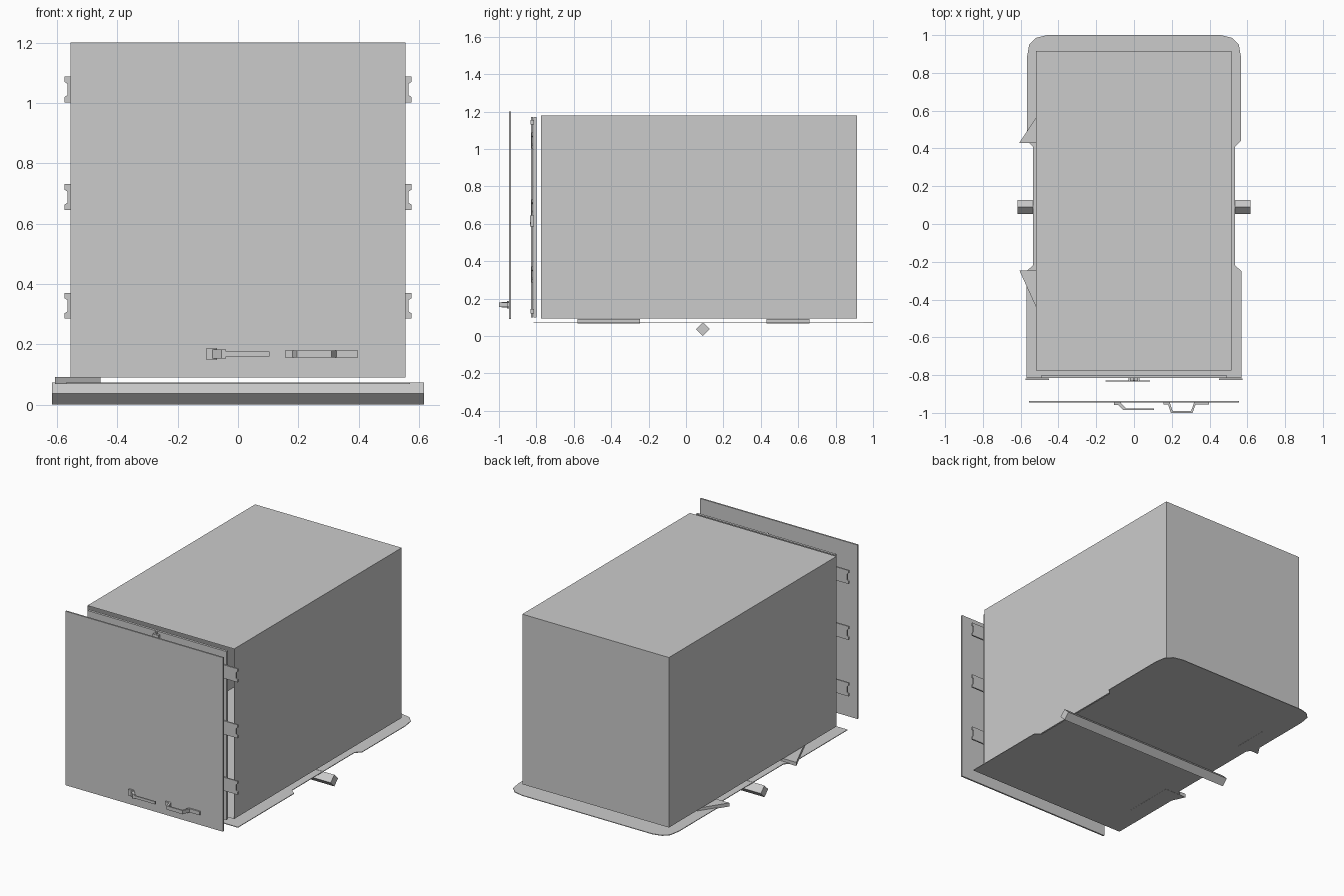
import bpy, bmesh

if "Cube" in bpy.data.objects:
    bpy.data.objects.remove(bpy.data.objects["Cube"])

grey = bpy.data.materials.new("light grey metal")
grey.diffuse_color = (0.6, 0.6, 0.6, 1)
grey.use_nodes = True
grey.node_tree.nodes["Principled BSDF"].inputs["Base Color"].default_value = grey.diffuse_color


def finish(name, bm):
    bmesh.ops.recalc_face_normals(bm, faces=bm.faces)
    me = bpy.data.meshes.new(name)
    bm.to_mesh(me)
    bm.free()
    me.materials.append(grey)
    ob = bpy.data.objects.new(name, me)
    bpy.context.collection.objects.link(ob)
    return ob


def prism(name, pts, lo, hi, axis):
    """Extrude a 2D outline along an axis: x takes (y,z), y takes (x,z), z takes (x,y)."""
    place = {"x": lambda a, b, c: (c, a, b),
             "y": lambda a, b, c: (a, c, b),
             "z": lambda a, b, c: (a, b, c)}[axis]
    bm = bmesh.new()
    bottom = [bm.verts.new(place(a, b, lo)) for a, b in pts]
    top = [bm.verts.new(place(a, b, hi)) for a, b in pts]
    bm.faces.new(bottom)
    bm.faces.new(top)
    n = len(pts)
    for i in range(n):
        j = (i + 1) % n
        bm.faces.new((bottom[i], bottom[j], top[j], top[i]))
    return finish(name, bm)


def box(name, x0, x1, y0, y1, z0, z1):
    return prism(name, [(x0, y0), (x1, y0), (x1, y1), (x0, y1)], z0, z1, "z")


# Hollow sheet housing, open at the front
bm = bmesh.new()
x0, x1, y0, y1, z0, z1 = -0.52, 0.515, -0.775, 0.915, 0.095, 1.18
ring = [(x0, z0), (x1, z0), (x1, z1), (x0, z1)]
front = [bm.verts.new((x, y0, z)) for x, z in ring]
back = [bm.verts.new((x, y1, z)) for x, z in ring]
bm.faces.new(back)
for i in range(4):
    j = (i + 1) % 4
    bm.faces.new((front[i], front[j], back[j], back[i]))
finish("housing", bm)

# Base plate with rounded rear corners and a narrower waist
half = [(0.57, -0.815), (0.57, -0.25), (0.535, -0.22), (0.535, 0.41), (0.567, 0.44),
        (0.567, 0.88), (0.555, 0.95), (0.52, 0.985), (0.46, 1.0)]
prism("base_plate", half + [(-x, y) for x, y in reversed(half)], 0.069, 0.073, "z")

# Diamond section crossbar beneath the plate
prism("crossbar", [(0.09, 0), (0.127, 0.037), (0.09, 0.074), (0.053, 0.037)],
      -0.617, 0.617, "x")

# Triangular side brackets between plate and housing
for name, ya, yb in (("rear_bracket", 0.43, 0.66), ("front_bracket", -0.245, -0.58)):
    prism(name, [(-0.607, ya), (-0.455, ya), (-0.455, yb)], 0.068, 0.091, "z")

# Inner panel: a shallow pan made of a sheet and four flanges
box("inner_panel", -0.49, 0.49, -0.816, -0.811, 0.098, 1.172)
for s in (-1, 1):
    xa, xb = sorted((s * 0.485, s * 0.49))
    box("panel_side_flange", xa, xb, -0.811, -0.800, 0.098, 1.172)
for z in (0.098, 1.167):
    box("panel_end_flange", -0.485, 0.485, -0.811, -0.800, z, z + 0.005)

# Edge clips with a notched outer end
for s in (-1, 1):
    for zc in (0.328, 0.688, 1.045):
        out = [(0.45, -0.043), (0.575, -0.043), (0.575, -0.025), (0.566, -0.019),
               (0.566, 0.019), (0.575, 0.025), (0.575, 0.043), (0.45, 0.043)]
        prism("edge_clip", [(s * x, zc + z) for x, z in out], -0.826, -0.817, "y")

# Central latch with rods running to the top and bottom
for z in (0.1, 0.62):
    box("latch_rod", -0.006, 0.006, -0.829, -0.819, z, z + 0.55)
for z in (0.12, 1.13):
    box("rod_guide", -0.02, 0.02, -0.832, -0.816, z, z + 0.025)
box("latch_hub", -0.03, 0.03, -0.834, -0.816, 0.585, 0.645)
box("latch_lever", -0.15, 0.085, -0.834, -0.829, 0.595, 0.61)

# Front door
box("door", -0.555, 0.555, -0.946, -0.936, 0.09, 1.2)

# Lever handle: flared foot, then a slim grip
box("lever_foot", -0.105, -0.07, -0.957, -0.946, 0.148, 0.188)
prism("lever_neck", [(-0.105, -0.948), (-0.07, -0.948), (-0.04, -0.978),
                     (-0.04, -0.986), (-0.055, -0.986), (-0.085, -0.957),
                     (-0.105, -0.957)], 0.153, 0.183, "z")
box("lever_grip", -0.045, 0.105, -0.986, -0.978, 0.159, 0.176)

# Bent strap handle
prism("strap_handle", [(0.155, -0.946), (0.19, -0.946), (0.205, -0.991), (0.302, -0.991),
                       (0.318, -0.946), (0.398, -0.946), (0.398, -0.955), (0.326, -0.955),
                       (0.31, -1.0), (0.195, -1.0), (0.18, -0.955), (0.155, -0.955)],
      0.156, 0.179, "z")
